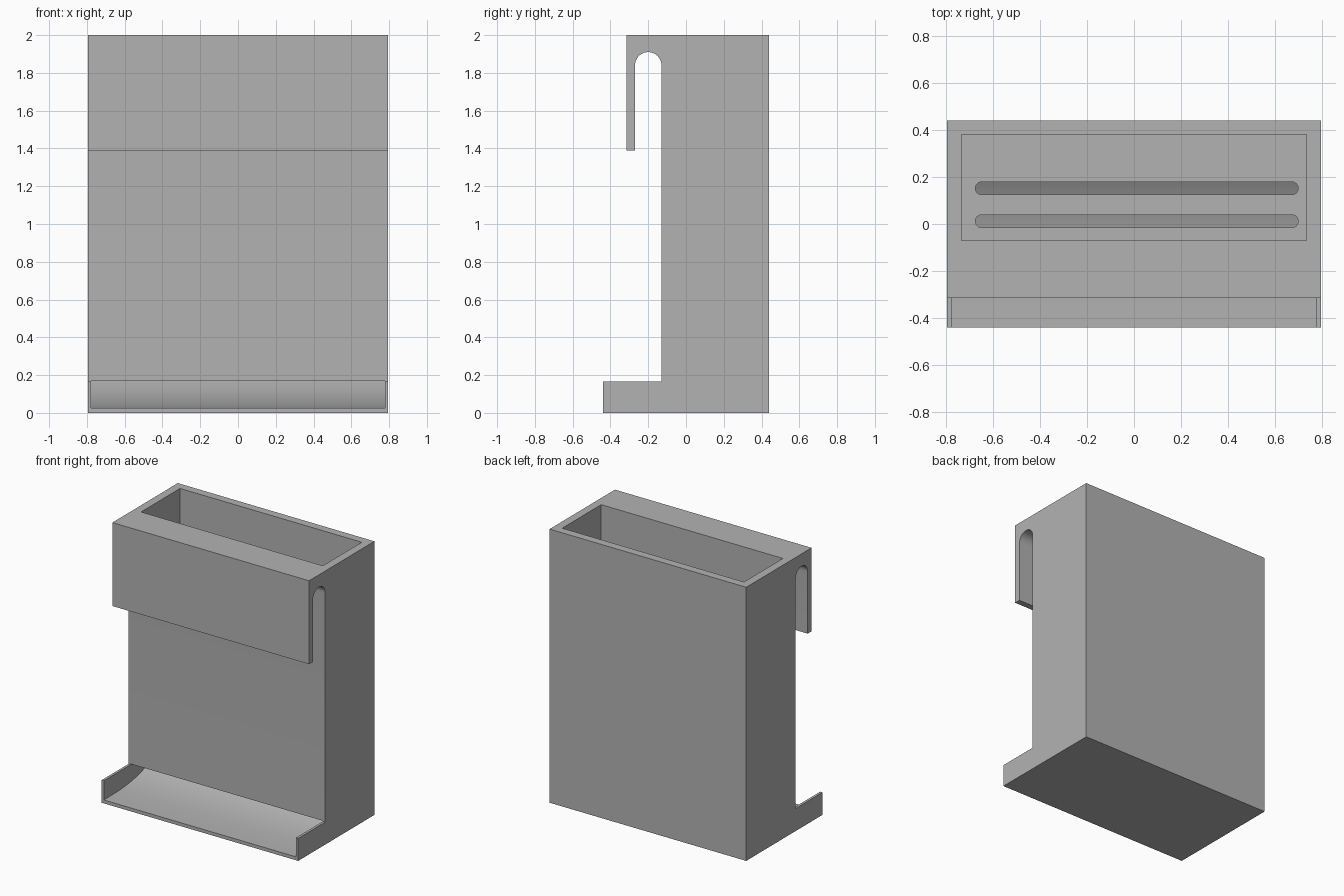
import bpy, bmesh
from math import sin, cos, pi
from mathutils import Vector

cube = bpy.data.objects.get("Cube")
if cube:
    bpy.data.objects.remove(cube, do_unlink=True)

grey = bpy.data.materials.new("plain grey")
grey.use_nodes = True
colour = (0.45, 0.45, 0.45, 1)
grey.diffuse_color = colour
grey.node_tree.nodes["Principled BSDF"].inputs["Base Color"].default_value = colour


def extrude(name, points, offset):
    """Solid made by sweeping one flat outline along an offset."""
    bm = bmesh.new()
    face = bm.faces.new([bm.verts.new(p) for p in points])
    swept = bmesh.ops.extrude_face_region(bm, geom=[face], use_keep_orig=True)
    verts = [g for g in swept["geom"] if isinstance(g, bmesh.types.BMVert)]
    bmesh.ops.translate(bm, verts=verts, vec=Vector(offset))
    bmesh.ops.recalc_face_normals(bm, faces=bm.faces)
    mesh = bpy.data.meshes.new(name)
    bm.to_mesh(mesh)
    bm.free()
    mesh.materials.append(grey)
    obj = bpy.data.objects.new(name, mesh)
    bpy.context.collection.objects.link(obj)
    return obj


def side_profile(name, outline, half_width):
    return extrude(name, [(-half_width, y, z) for y, z in outline],
                   (2 * half_width, 0, 0))


def arc(cx, cy, radius, start, end, steps):
    angles = [start + (end - start) * i / steps for i in range(steps + 1)]
    return [(cx + radius * cos(a), cy + radius * sin(a)) for a in angles]


def cut(target, cutter):
    mod = target.modifiers.new("cut", 'BOOLEAN')
    mod.operation = 'DIFFERENCE'
    mod.solver = 'EXACT'
    mod.object = cutter
    bpy.context.view_layer.objects.active = target
    bpy.ops.object.modifier_apply(modifier=mod.name)
    bpy.data.objects.remove(cutter, do_unlink=True)


# Body, hanging hook and lower tray share one side profile
back, wall, lip = 0.44, -0.13, -0.315
outline = [(back, 0), (back, 2), (lip, 2), (lip, 1.39), (-0.27, 1.39)]
outline += arc(-0.20, 1.84, 0.07, pi, 0, 24)
outline += [(wall, 0.165), (-0.44, 0.165), (-0.44, 0)]
holder = side_profile("hanging_holder", outline, 0.795)

# Open pocket
pocket = [(-0.735, -0.07, 0.23), (0.735, -0.07, 0.23),
          (0.735, 0.38, 0.23), (-0.735, 0.38, 0.23)]
cut(holder, extrude("pocket_cutter", pocket, (0, 0, 2)))

# Curved chute running from under the pocket out through the tray
steps = 24
front, rear = -0.45, 0.21
scoop = []
for i in range(steps + 1):
    t = i / steps
    scoop.append((front + (rear - front) * t, 0.025 + 0.145 * t ** 3.2))
chute = scoop + [(wall, 0.17), (wall - 0.01, 0.2), (front, 0.2)]
cut(holder, side_profile("chute_cutter", chute, 0.777))

# Two round-ended slots joining the pocket to the chute
for y in (0.012, 0.152):
    ends = arc(0.672, y, 0.027, -pi / 2, pi / 2, 12)
    ends += arc(-0.648, y, 0.027, pi / 2, 3 * pi / 2, 12)
    slot = [(x, sy, 0.155) for x, sy in ends]
    cut(holder, extrude("slot_cutter", slot, (0, 0, 0.2)))

# Smooth the curved parts only
bpy.ops.object.select_all(action='DESELECT')
holder.select_set(True)
bpy.context.view_layer.objects.active = holder
bpy.ops.object.shade_smooth_by_angle(angle=pi / 6)
